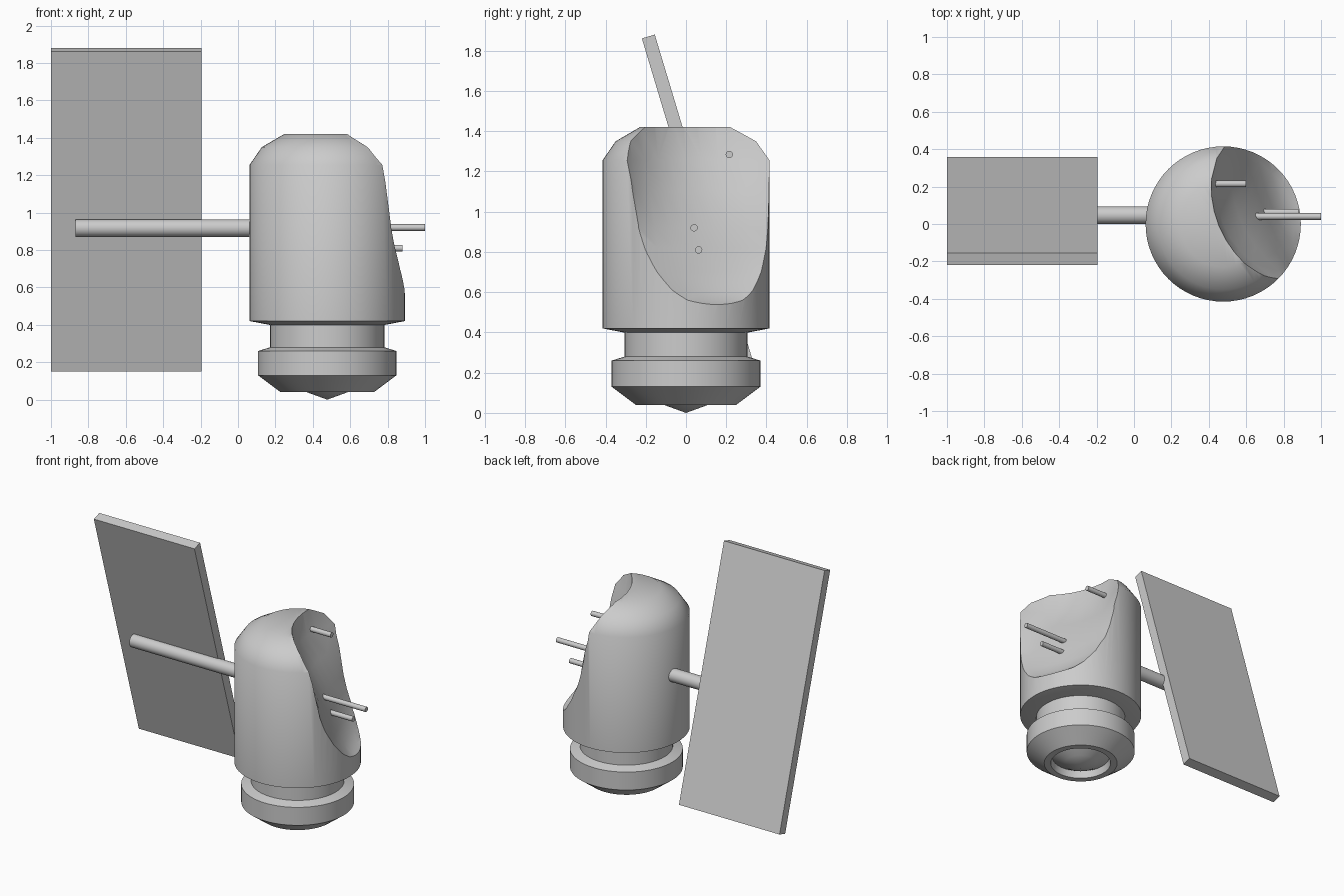
import bpy, bmesh, math
from mathutils import Matrix, Vector

if "Cube" in bpy.data.objects:
    bpy.data.objects.remove(bpy.data.objects["Cube"])

AXIS = Vector((0.477, 0.0, 0.0))


def make_object(name, bm):
    bmesh.ops.recalc_face_normals(bm, faces=bm.faces[:])
    mesh = bpy.data.meshes.new(name)
    bm.to_mesh(mesh)
    bm.free()
    ob = bpy.data.objects.new(name, mesh)
    bpy.context.collection.objects.link(ob)
    return ob


def activate(ob):
    bpy.ops.object.select_all(action='DESELECT')
    ob.select_set(True)
    bpy.context.view_layer.objects.active = ob


def smooth(ob, angle=32):
    activate(ob)
    bpy.ops.object.shade_smooth_by_angle(angle=math.radians(angle))


def lathe(name, profile, steps=64):
    """Spin a closed (radius, z) profile about the body axis."""
    bm = bmesh.new()
    verts = [bm.verts.new((AXIS.x + r, 0, z)) for r, z in profile]
    edges = [bm.edges.new(p) for p in zip(verts, verts[1:])]
    bmesh.ops.spin(bm, geom=verts + edges, cent=AXIS, axis=(0, 0, 1),
                   angle=math.tau, steps=steps)
    bmesh.ops.remove_doubles(bm, verts=bm.verts[:], dist=1e-4)
    return make_object(name, bm)


def rod_x(name, x0, x1, y, z, r, sides=24):
    """Capped rod running along x."""
    bm = bmesh.new()
    m = Matrix.Translation(((x0 + x1) / 2, y, z)) @ Matrix.Rotation(math.pi / 2, 4, 'Y')
    bmesh.ops.create_cone(bm, cap_ends=True, segments=sides, radius1=r,
                          radius2=r, depth=x1 - x0, matrix=m)
    ob = make_object(name, bm)
    smooth(ob)
    return ob


# Main barrel with domed shoulder
body = lathe("barrel", [(0, 0.40), (0.31, 0.40), (0.415, 0.42), (0.415, 1.255),
                        (0.35, 1.35), (0.23, 1.42), (0, 1.42)])

# Scooped opening: rows of (z, centre depth, curvature), turned about the axis
rows = [(1.50, -0.05, 0.9), (1.42, -0.025, 0.9), (1.26, 0.0, 1.1),
        (1.10, 0.095, 0.75), (0.92, 0.185, 0.36), (0.82, 0.23, 0.25),
        (0.70, 0.275, 0.4), (0.61, 0.325, 0.6), (0.56, 0.375, 0.6),
        (0.53, 0.43, 0.6), (0.49, 0.55, 0.6)]
cols = [-0.6, -0.42, -0.34, -0.25, -0.16, -0.08, 0, 0.08, 0.16, 0.25, 0.34, 0.42, 0.6]
bm = bmesh.new()
grid = [[bm.verts.new((c + k * v * v, v, z)) for v in cols] for z, c, k in rows]
for a, b in zip(grid, grid[1:]):
    for i in range(len(cols) - 1):
        bm.faces.new((a[i], a[i + 1], b[i + 1], b[i]))
new = bmesh.ops.extrude_face_region(bm, geom=bm.faces[:], use_keep_orig=True)
for g in new["geom"]:
    if isinstance(g, bmesh.types.BMVert):
        g.co.x = 1.1
bmesh.ops.transform(bm, verts=bm.verts[:], matrix=Matrix.Translation(AXIS)
                    @ Matrix.Rotation(math.radians(22), 4, 'Z'))
cutter = make_object("opening_cutter", bm)
cutter.hide_render = True

mod = body.modifiers.new("opening", 'BOOLEAN')
mod.operation = 'DIFFERENCE'
mod.solver = 'EXACT'
mod.object = cutter
activate(body)
bpy.ops.object.modifier_apply(modifier=mod.name)
bpy.data.objects.remove(cutter, do_unlink=True)
smooth(body, 40)

# Neck, collar and recessed bowl underneath
base = lathe("neck_and_collar", [
    (0, 0.41), (0.305, 0.41), (0.305, 0.28), (0.37, 0.26), (0.37, 0.13),
    (0.25, 0.04), (0.205, 0.04), (0.195, 0.09), (0.11, 0.04), (0, 0.0)])
smooth(base)

# Tilted flat panel
bm = bmesh.new()
bmesh.ops.create_cube(bm, size=1, matrix=Matrix.Translation((-0.5975, 0.07, 1.015))
                      @ Matrix.Rotation(0.292, 4, 'X')
                      @ Matrix.Diagonal((0.805, 0.067, 1.788, 1)))
make_object("panel", bm)

# Support arm
rod_x("panel_arm", -0.87, 0.15, 0.047, 0.917, 0.047, 32)

# Rods inside the opening: start x, end x, y, z
for i, (x0, x1, y, z) in enumerate([(0.435, 0.60, 0.215, 1.285),
                                    (0.64, 1.0, 0.04, 0.92),
                                    (0.69, 0.88, 0.063, 0.81)]):
    rod_x(f"antenna_rod_{i + 1}", x0, x1, y, z, 0.018, 16)
